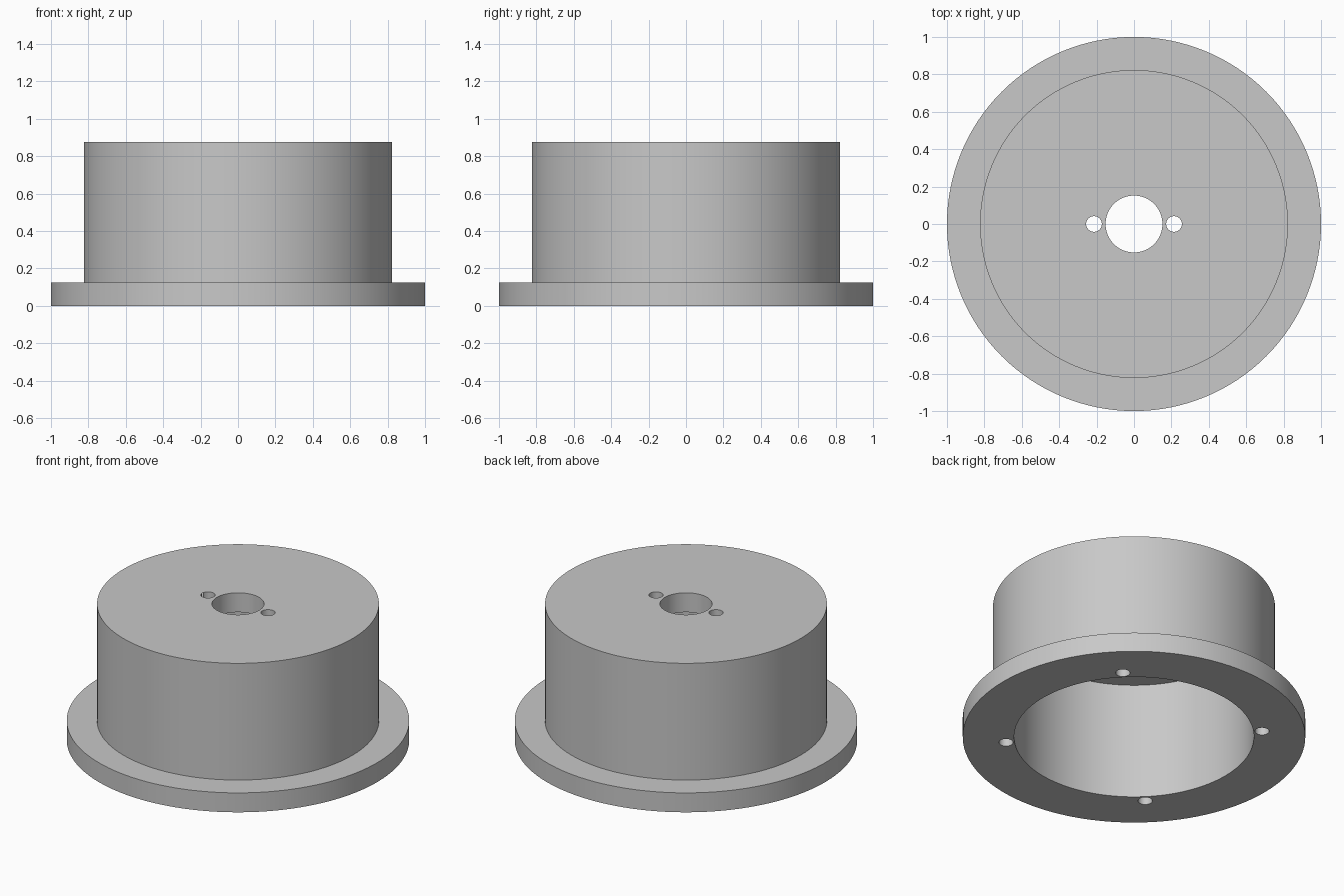
import bpy, bmesh, math
from mathutils import Vector

cube = bpy.data.objects.get("Cube")
if cube:
    bpy.data.objects.remove(cube, do_unlink=True)

SEGMENTS = 128
WALL = 0.125
HEIGHT = 0.877

grey = bpy.data.materials.new("plain_grey")
grey.use_nodes = True
colour = (0.58, 0.58, 0.58, 1)
grey.diffuse_color = colour
grey.node_tree.nodes["Principled BSDF"].inputs["Base Color"].default_value = colour


def lathe(name, profile):
    """Revolve a closed (radius, z) outline around the z axis."""
    bm = bmesh.new()
    rings = []
    for i in range(SEGMENTS):
        a = math.tau * i / SEGMENTS
        rings.append([bm.verts.new((r * math.cos(a), r * math.sin(a), z)) for r, z in profile])
    n = len(profile)
    for i in range(SEGMENTS):
        here, after = rings[i], rings[(i + 1) % SEGMENTS]
        for j in range(n):
            k = (j + 1) % n
            bm.faces.new((here[j], after[j], after[k], here[k]))
    bmesh.ops.recalc_face_normals(bm, faces=bm.faces)
    mesh = bpy.data.meshes.new(name)
    bm.to_mesh(mesh)
    bm.free()
    obj = bpy.data.objects.new(name, mesh)
    bpy.context.collection.objects.link(obj)
    mesh.materials.append(grey)
    return obj


def drill(body, radius, distance, angle, z_low, z_high):
    """Cut a round vertical hole at a polar position."""
    bpy.ops.mesh.primitive_cylinder_add(
        vertices=32, radius=radius, depth=z_high - z_low,
        location=(distance * math.cos(angle), distance * math.sin(angle), (z_low + z_high) / 2))
    cutter = bpy.context.object
    cutter.name = "hole_cutter"
    cutter.hide_render = True
    cutter.data.materials.append(grey)
    mod = body.modifiers.new("hole", "BOOLEAN")
    mod.operation = "DIFFERENCE"
    mod.solver = "EXACT"
    mod.object = cutter
    bpy.context.view_layer.objects.active = body
    bpy.ops.object.modifier_apply(modifier=mod.name)
    bpy.data.objects.remove(cutter, do_unlink=True)


# Hollow cup with a base flange and a central opening in its top
outer, inner, bore = 0.823, 0.70, 0.152
ceiling = HEIGHT - WALL
housing = lathe("flanged_housing", [
    (inner, 0), (1, 0), (1, WALL), (outer, WALL),
    (outer, HEIGHT), (bore, HEIGHT), (bore, ceiling), (inner, ceiling)])

# Two through holes beside the central opening
for angle in (0, math.pi):
    drill(housing, 0.042, 0.214, angle, ceiling - 0.1, HEIGHT + 0.1)

# Four blind screw holes in the underside
for i in range(4):
    drill(housing, 0.042, 0.75, math.pi / 4 + i * math.pi / 2, -0.1, 0.25)

# Smooth round walls, sharp rims
bpy.ops.object.select_all(action="DESELECT")
housing.select_set(True)
bpy.context.view_layer.objects.active = housing
bpy.ops.object.shade_smooth_by_angle(angle=math.radians(30))
